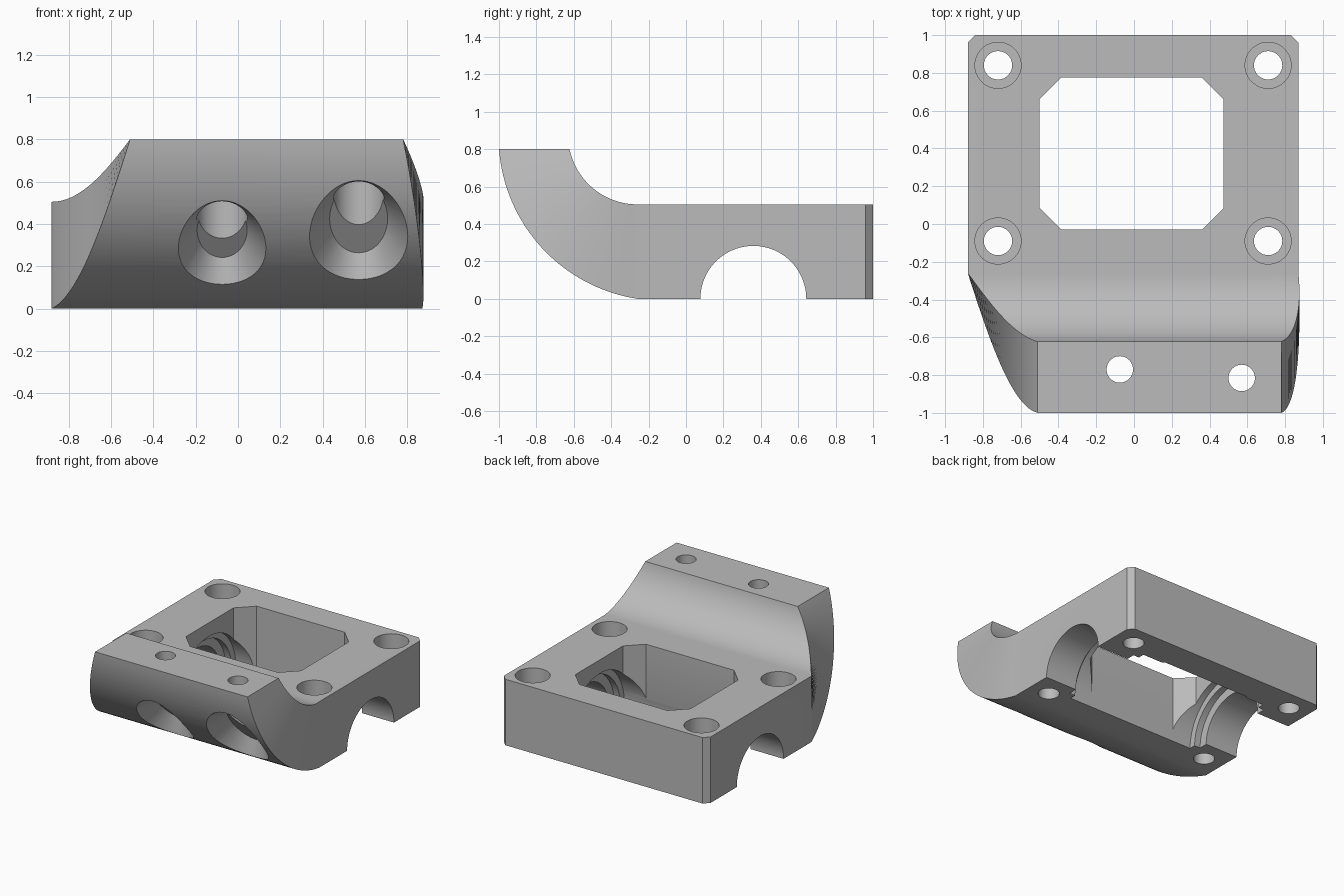
import bpy, bmesh, math
from mathutils import Vector, Matrix

cube = bpy.data.objects.get("Cube")
if cube:
    bpy.data.objects.remove(cube, do_unlink=True)

grey = bpy.data.materials.new("machined grey")
grey.use_nodes = True
COLOUR = (0.5, 0.5, 0.5, 1)
grey.diffuse_color = COLOUR
grey.node_tree.nodes["Principled BSDF"].inputs["Base Color"].default_value = COLOUR


def make(name, bm):
    bmesh.ops.recalc_face_normals(bm, faces=bm.faces)
    mesh = bpy.data.meshes.new(name)
    bm.to_mesh(mesh)
    bm.free()
    mesh.materials.append(grey)
    obj = bpy.data.objects.new(name, mesh)
    bpy.context.collection.objects.link(obj)
    return obj


def loft(name, rings):
    """Skin a list of equal-length point rings and cap both ends."""
    bm = bmesh.new()
    rows = [[bm.verts.new(p) for p in ring] for ring in rings]
    n = len(rows[0])
    for a, b in zip(rows, rows[1:]):
        for i in range(n):
            j = (i + 1) % n
            bm.faces.new((a[i], a[j], b[j], b[i]))
    bm.faces.new(rows[0])
    bm.faces.new(rows[-1])
    return make(name, bm)


def cone(name, start, end, r1, r2=None, segments=64, squash=1.0):
    """Round cutter between two points; squash scales it along x."""
    start, end = Vector(start), Vector(end)
    axis = end - start
    turn = Vector((0, 0, 1)).rotation_difference(axis).to_matrix().to_4x4()
    mat = (Matrix.Translation((start + end) / 2)
           @ Matrix.Diagonal((squash, 1, 1, 1)) @ turn)
    bm = bmesh.new()
    bmesh.ops.create_cone(bm, cap_ends=True, segments=segments, radius1=r1,
                          radius2=r1 if r2 is None else r2,
                          depth=axis.length, matrix=mat)
    return make(name, bm)


def cut(body, cutter):
    mod = body.modifiers.new(cutter.name, "BOOLEAN")
    mod.operation = "DIFFERENCE"
    mod.solver = "EXACT"
    mod.object = cutter
    bpy.context.view_layer.objects.active = body
    bpy.ops.object.modifier_apply(modifier=mod.name)
    bpy.data.objects.remove(cutter, do_unlink=True)


# Body: flat block swept forward into an upturned, tapering lip
LEFT, RIGHT, THICK = -0.88, 0.87, 0.505
OUT_Y, OUT_Z, OUT_R = -0.127, 0.865, 0.875
IN_Y, IN_Z, IN_R = -0.26, 0.875, 0.37


def section(x0, x1, outer, inner):
    return [(x0, *outer), (x1, *outer), (x1, *inner), (x0, *inner)]


sections = [section(LEFT + 0.04, RIGHT - 0.04, (1, 0), (1, THICK)),
            section(LEFT, RIGHT, (0.96, 0), (0.96, THICK))]
STEPS = 32
a0, a1 = math.asin(0.133 / OUT_R), math.acos(0.065 / OUT_R)
b1 = math.acos(0.075 / IN_R)
for i in range(STEPS + 1):
    t = i / STEPS
    a, b = a0 + (a1 - a0) * t, b1 * t
    outer = (OUT_Y - OUT_R * math.sin(a), max(0, OUT_Z - OUT_R * math.cos(a)))
    inner = (IN_Y - IN_R * math.sin(b), IN_Z - IN_R * math.cos(b))
    sections.append(section(LEFT + 0.37 * t, RIGHT + 0.06 * t - 0.15 * t * t,
                            outer, inner))
body = loft("clamp_body", sections)

# Window with clipped corners
wx0, wx1, wy0, wy1, c = -0.5, 0.475, -0.03, 0.775, 0.115
outline = [(wx0 + c, wy0), (wx1 - c, wy0), (wx1, wy0 + c), (wx1, wy1 - c),
           (wx1 - c, wy1), (wx0 + c, wy1), (wx0, wy1 - c), (wx0, wy0 + c)]
cut(body, loft("window", [[(x, y, z) for x, y in outline] for z in (-0.2, 0.7)]))

# Half-round bore with stepped seats inside
BORE_Y = 0.36
for name, half, r in (("bore", 1.2, 0.283), ("inner_seat", 0.6, 0.35),
                      ("outer_seat", 0.55, 0.4)):
    cut(body, cone(name, (-half, BORE_Y, 0), (half, BORE_Y, 0), r, segments=96))

# Counterbored corner screw holes
for x in (-0.72, 0.71):
    for y in (-0.09, 0.84):
        cut(body, cone("screw_hole", (x, y, -0.2), (x, y, 0.7), 0.075, segments=48))
        cut(body, cone("counterbore", (x, y, 0.26), (x, y, 0.7), 0.122, segments=48))


# Lip screw holes with flared pockets opening on the curved front
def on_front(z):
    return Vector((0, OUT_Y - math.sqrt(OUT_R ** 2 - (z - OUT_Z) ** 2), z))


for x, y, low, high in ((-0.075, -0.77, 0.115, 0.51), (0.57, -0.815, 0.138, 0.605)):
    cut(body, cone("lip_hole", (x, y, -0.2), (x, y, 1), 0.07, segments=48))
    cut(body, cone("lip_pocket", (x, y, -0.2), (x, y, high + 0.05), 0.12))
    bottom, top = on_front(low), on_front(high)
    chord = top - bottom
    normal = Vector((0, -chord.z, chord.y)).normalized()
    if normal.z > 0:
        normal = -normal
    mid = (bottom + top) / 2 + Vector((x, 0, 0))
    half = chord.length / 2
    cut(body, cone("pocket_flare", mid - normal * 0.09, mid + normal * 0.09,
                   half - 0.09, half + 0.09, squash=0.68))

# Smooth curves, sharp machined edges
bpy.ops.object.select_all(action="DESELECT")
body.select_set(True)
bpy.context.view_layer.objects.active = body
bpy.ops.object.shade_smooth_by_angle(angle=math.radians(25))
